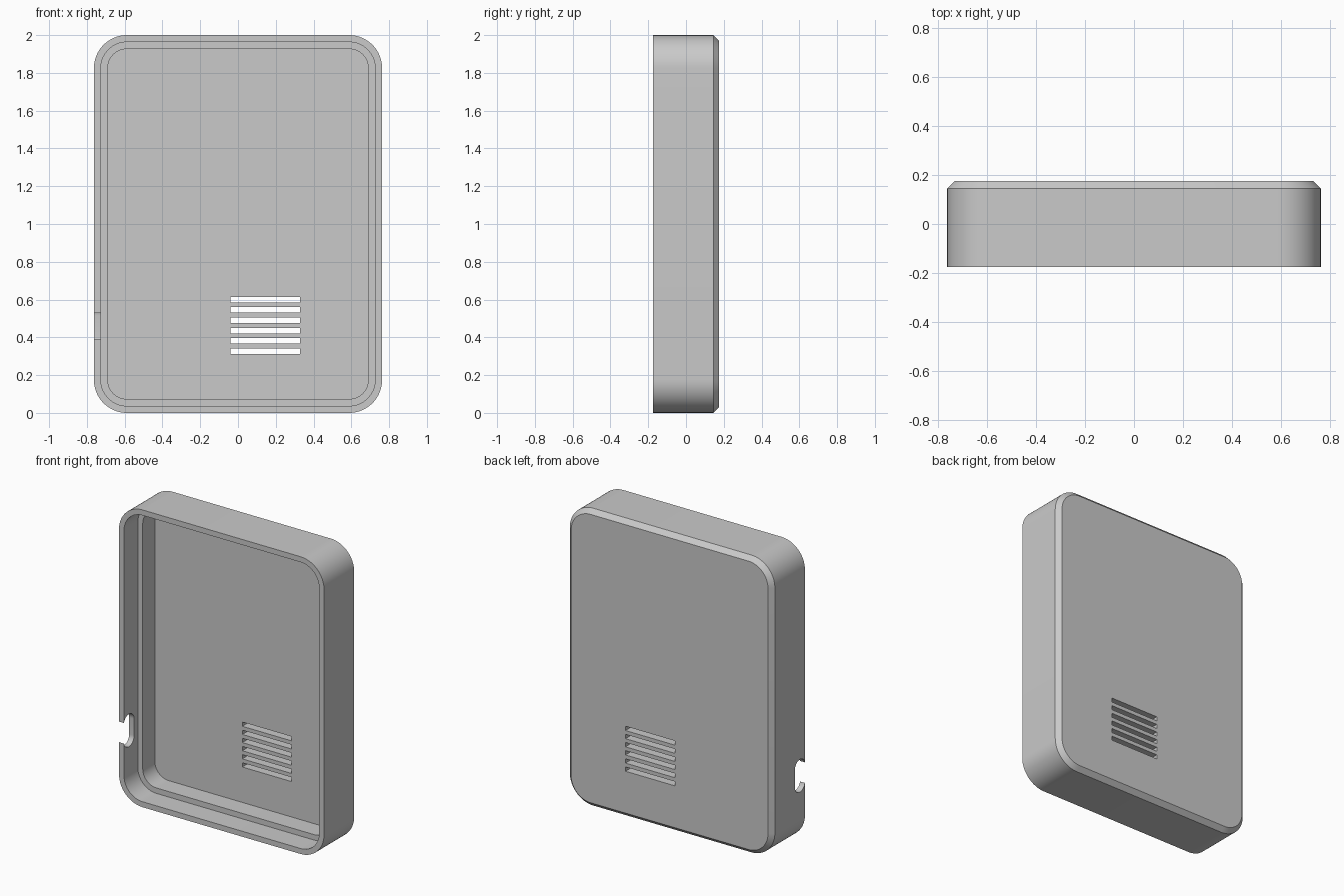
import bpy, bmesh
from math import sin, cos, pi, radians

cube = bpy.data.objects.get("Cube")
if cube:
    bpy.data.objects.remove(cube)

WIDTH, HEIGHT, DEPTH, RADIUS = 1.526, 2.0, 0.35, 0.175
BACK, FRONT = DEPTH / 2, -DEPTH / 2
WALL = 0.0367

grey = bpy.data.materials.new("plain grey")
grey.use_nodes = True
GREY = (0.59, 0.59, 0.59, 1)
grey.diffuse_color = GREY
grey.node_tree.nodes["Principled BSDF"].inputs["Base Color"].default_value = GREY


def rounded_outline(half_w, half_h, r, steps):
    """Counter-clockwise rounded rectangle as 2D points."""
    points = []
    for quarter, (sx, sy) in enumerate([(1, 1), (-1, 1), (-1, -1), (1, -1)]):
        for i in range(steps + 1):
            a = (quarter + i / steps) * pi / 2
            points.append((sx * (half_w - r) + r * cos(a),
                           sy * (half_h - r) + r * sin(a)))
    return points


def loft(name, rings):
    """Skin closed rings in order and cap both ends."""
    bm = bmesh.new()
    loops = [[bm.verts.new(p) for p in ring] for ring in rings]
    for a, b in zip(loops, loops[1:]):
        for i in range(len(a)):
            j = (i + 1) % len(a)
            bm.faces.new((a[i], a[j], b[j], b[i]))
    bm.faces.new(loops[0])
    bm.faces.new(loops[-1])
    bmesh.ops.remove_doubles(bm, verts=bm.verts, dist=1e-5)
    bmesh.ops.recalc_face_normals(bm, faces=bm.faces)
    mesh = bpy.data.meshes.new(name)
    bm.to_mesh(mesh)
    bm.free()
    mesh.materials.append(grey)
    obj = bpy.data.objects.new(name, mesh)
    bpy.context.collection.objects.link(obj)
    return obj


def cut(target, cutter):
    """Subtract the cutter from the target and discard it."""
    bpy.context.view_layer.objects.active = target
    mod = target.modifiers.new("cut", "BOOLEAN")
    mod.operation = "DIFFERENCE"
    mod.solver = "EXACT"
    mod.object = cutter
    bpy.ops.object.modifier_apply(modifier=mod.name)
    bpy.data.objects.remove(cutter)


# Tray section from the back panel, around the rim, to the inner floor: (inset, y)
LEDGE = FRONT + 0.147
section = [(0.03, BACK), (0, BACK - 0.03), (0, FRONT), (WALL, FRONT),
           (WALL, LEDGE), (2 * WALL, LEDGE), (2 * WALL, BACK - 2 * WALL)]
case = loft("back_case", [
    [(x, y, z + HEIGHT / 2) for x, z in
     rounded_outline(WIDTH / 2 - inset, HEIGHT / 2 - inset, RADIUS - inset, 16)]
    for inset, y in section])

# Speaker slots through the back panel
for row in range(6):
    z = 0.326 + row * 0.0548
    slot = loft("slot_cutter", [
        [(x, y, z + dz) for x, dz in
         [(-0.039, -0.0145), (0.328, -0.0145), (0.328, 0.0145), (-0.039, 0.0145)]]
        for y in (0.05, 0.3)])
    cut(case, slot)

# Pill-shaped cable notch, open at the front rim of the side wall
notch = loft("notch_cutter", [
    [(x, FRONT + 0.053 + y, 0.46 + z) for y, z in
     rounded_outline(0.055, 0.11, 0.0549, 10)]
    for x in (-WIDTH / 2 - 0.1, -WIDTH / 2 + 0.06)])
cut(case, notch)

# Smooth corners, crisp edges
bpy.ops.object.select_all(action="DESELECT")
case.select_set(True)
bpy.context.view_layer.objects.active = case
bpy.ops.object.shade_smooth_by_angle(angle=radians(30))
